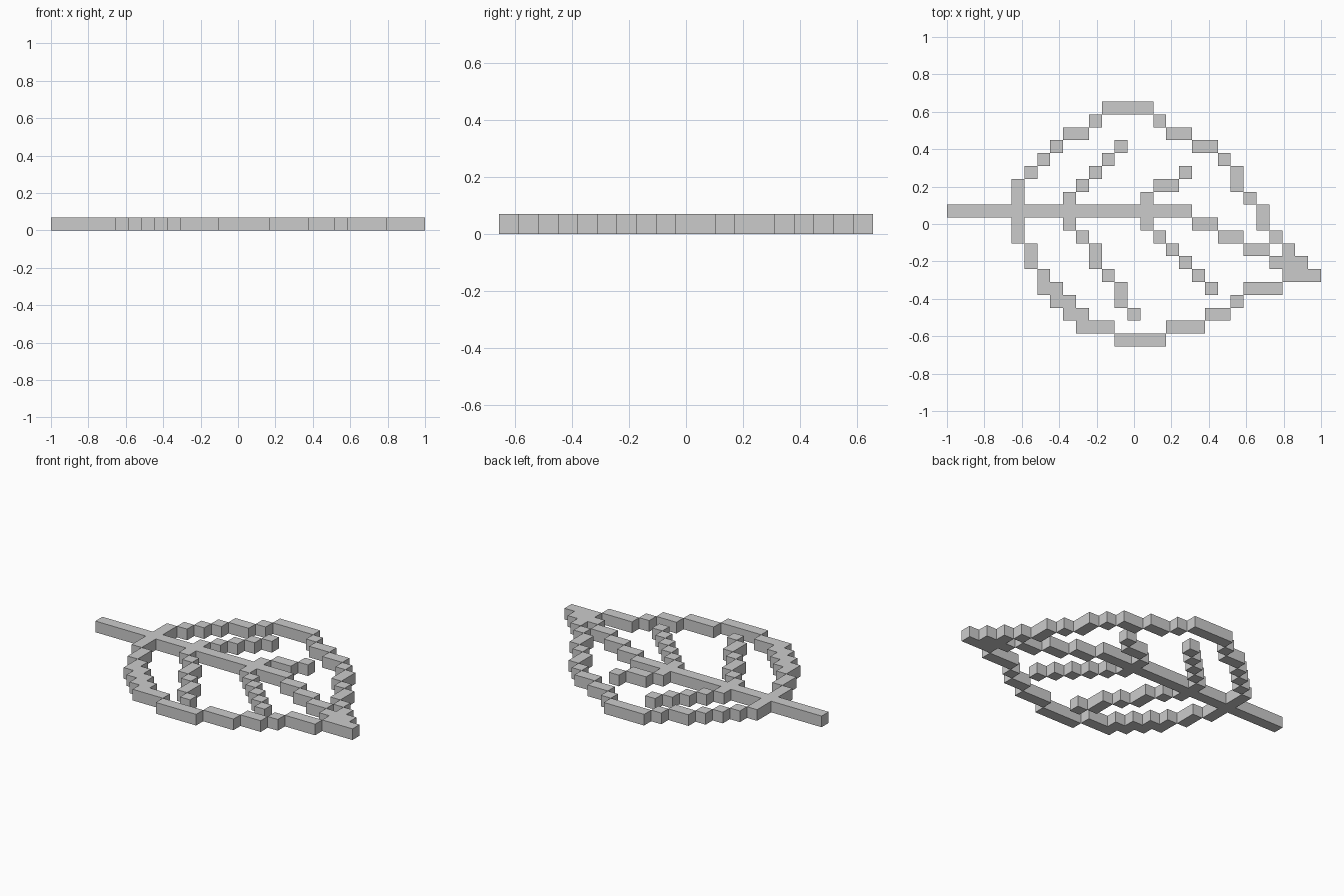
import bpy, bmesh

if "Cube" in bpy.data.objects:
    bpy.data.objects.remove(bpy.data.objects["Cube"])

CELL = 2 / 29          # pixel size: the leaf is 29 x 19 pixels, one pixel thick
COLS, ROWS = 29, 19

# Each run is (row from the top, first column, last column)
PARTS = {
    "midrib": [(8, 0, 18), (9, 19, 20), (10, 21, 22), (11, 23, 24), (12, 25, 25)],
    "upper_outline": [(7, 5, 5), (6, 5, 5), (5, 6, 6), (4, 7, 7), (3, 8, 8), (2, 9, 10),
                      (1, 11, 11), (0, 12, 15), (1, 16, 16), (2, 17, 18), (3, 19, 20),
                      (4, 21, 21), (5, 22, 22), (6, 22, 22), (7, 23, 23), (8, 24, 24),
                      (9, 24, 24), (10, 25, 25), (11, 26, 26)],
    "leaf_tip": [(12, 26, 27), (13, 26, 28)],
    "lower_outline": [(9, 5, 5), (10, 5, 5), (11, 6, 6), (12, 6, 6), (13, 7, 7), (14, 7, 8),
                      (15, 8, 9), (16, 9, 10), (17, 10, 12), (18, 13, 16), (17, 17, 19),
                      (16, 20, 21), (15, 22, 22), (14, 23, 25)],
}


def diagonal_vein(row, step, columns):
    """One-pixel steps moving away from the midrib."""
    return [(row + step * i, c, c) for i, c in enumerate(columns)]


PARTS["upper_vein_inner"] = diagonal_vein(7, -1, [9, 10, 11, 12, 13])
PARTS["upper_vein_outer"] = [(7, 15, 15), (6, 16, 17), (5, 18, 18)]
PARTS["lower_vein_inner"] = diagonal_vein(9, 1, [9, 10, 11, 11, 12, 13, 13, 14])
PARTS["lower_vein_outer"] = diagonal_vein(9, 1, [15, 16, 17, 18, 19, 20])


def cells(runs):
    return {(c, r) for r, a, b in runs for c in range(a, b + 1)}


filled = set().union(*(cells(runs) for runs in PARTS.values()))


def build(name, runs):
    """Extruded pixels, with walls only where the whole leaf has an edge."""
    bm = bmesh.new()

    def face(points):
        bm.faces.new([bm.verts.new((x * CELL - 1, (ROWS / 2 - y) * CELL, z * CELL))
                      for x, y, z in points])

    for c, r in sorted(cells(runs)):
        # corners run counter-clockwise seen from above
        ring = [(c, r + 1), (c + 1, r + 1), (c + 1, r), (c, r)]
        face([(x, y, 1) for x, y in ring])
        face([(x, y, 0) for x, y in reversed(ring)])
        for i, (dx, dy) in enumerate([(0, 1), (1, 0), (0, -1), (-1, 0)]):
            if (c + dx, r + dy) not in filled:
                p, q = ring[i], ring[(i + 1) % 4]
                face([(*p, 0), (*q, 0), (*q, 1), (*p, 1)])
    bmesh.ops.remove_doubles(bm, verts=bm.verts, dist=1e-4)
    mesh = bpy.data.meshes.new(name)
    bm.to_mesh(mesh)
    bm.free()
    bpy.context.collection.objects.link(bpy.data.objects.new(name, mesh))


for part, runs in PARTS.items():
    build(part, runs)
